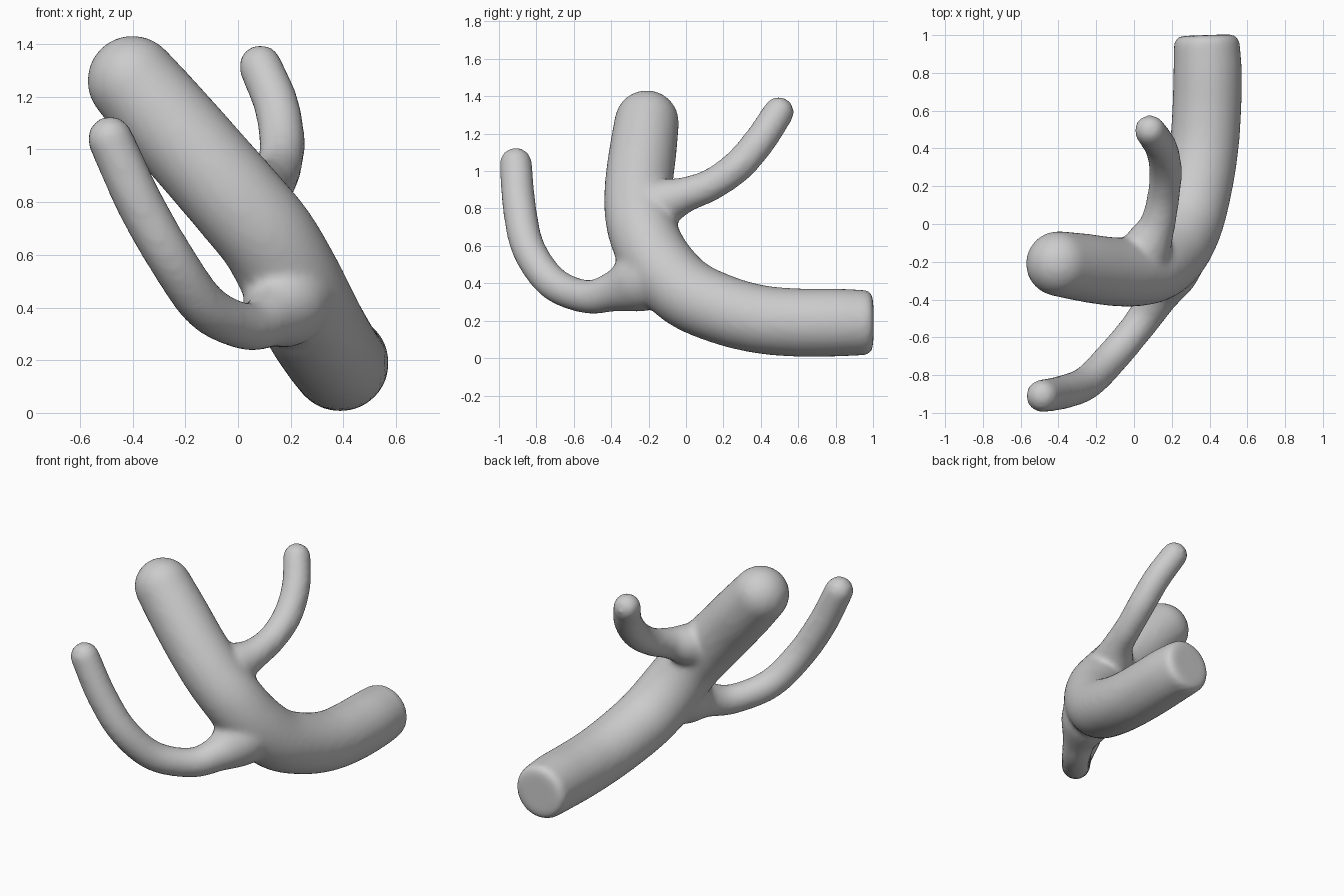
import bpy, bmesh, math
from mathutils import Vector

if "Cube" in bpy.data.objects:
    bpy.data.objects.remove(bpy.data.objects["Cube"])

SIDES = 32


def spline(pts, n=8):
    """Catmull-Rom samples through (x, y, z, radius) points."""
    p = [Vector(q) for q in pts]
    p = [2 * p[0] - p[1]] + p + [2 * p[-1] - p[-2]]
    out = []
    for i in range(1, len(p) - 2):
        a, b, c, d = p[i - 1:i + 3]
        for k in range(n):
            t = k / n
            out.append(0.5 * (2 * b + (c - a) * t + (2 * a - 5 * b + 4 * c - d) * t * t
                              + (3 * b - a - 3 * c + d) * t ** 3))
    out.append(p[-2])
    return out


def limb(bm, pts, start_bevel=0.0):
    """Sweep a round tube with a domed tip and an optionally softened flat start."""
    s = spline(pts)
    path = [(v.xyz, v.w) for v in s]
    tip, r = path[-1]
    d = (tip - path[-2][0]).normalized()
    for k in range(1, 8):
        a = math.pi / 2 * k / 8
        path.append((tip + d * r * math.sin(a), r * math.cos(a)))
    end = tip + d * r
    if start_bevel:
        c, r = path[0]
        d = (c - path[1][0]).normalized()
        for k in range(1, 5):
            a = math.pi / 2 * k / 4
            path.insert(0, (c + d * start_bevel * math.sin(a),
                            r - start_bevel * (1 - math.cos(a))))
    rings, prev, u = [], None, Vector((1, 0, 0))
    for i, (c, r) in enumerate(path):
        t = (path[min(i + 1, len(path) - 1)][0] - path[max(i - 1, 0)][0]).normalized()
        if prev:
            u = prev.rotation_difference(t) @ u
        u = (u - t * u.dot(t)).normalized()
        w, prev = t.cross(u), t
        rings.append([bm.verts.new(c + r * (u * math.cos(a) + w * math.sin(a)))
                      for a in (2 * math.pi * j / SIDES for j in range(SIDES))])
    for a, b in zip(rings, rings[1:]):
        for j in range(SIDES):
            k = (j + 1) % SIDES
            bm.faces.new((a[j], a[k], b[k], b[j]))
    bm.faces.new(rings[0][::-1])
    e = bm.verts.new(end)
    for j in range(SIDES):
        bm.faces.new((rings[-1][j], rings[-1][(j + 1) % SIDES], e))


bm = bmesh.new()
# thick main stem: lies along y, then bends upward and to the left
limb(bm, [(0.385, 0.955, 0.19, 0.175), (0.39, 0.8, 0.19, 0.182), (0.385, 0.6, 0.19, 0.183),
          (0.37, 0.4, 0.207, 0.183), (0.335, 0.2, 0.258, 0.186), (0.28, 0.0, 0.35, 0.19),
          (0.205, -0.145, 0.50, 0.19), (0.115, -0.225, 0.66, 0.186), (0.0, -0.253, 0.80, 0.184),
          (-0.13, -0.25, 0.95, 0.182), (-0.27, -0.23, 1.11, 0.18), (-0.40, -0.21, 1.26, 0.173)],
     start_bevel=0.045)
# lower front branch
limb(bm, [(0.22, -0.13, 0.47, 0.18), (0.17, -0.27, 0.40, 0.16), (0.12, -0.39, 0.355, 0.108),
          (0.03, -0.53, 0.328, 0.09), (-0.12, -0.71, 0.40, 0.09), (-0.25, -0.84, 0.58, 0.09),
          (-0.375, -0.89, 0.80, 0.09), (-0.485, -0.91, 1.04, 0.087)])
# upper back branch
limb(bm, [(0.03, -0.22, 0.80, 0.15), (0.08, -0.10, 0.84, 0.125), (0.125, 0.0, 0.875, 0.095),
          (0.155, 0.14, 0.93, 0.086), (0.167, 0.28, 1.03, 0.087), (0.145, 0.40, 1.17, 0.086),
          (0.085, 0.495, 1.315, 0.083)])
bmesh.ops.recalc_face_normals(bm, faces=bm.faces)
for f in bm.faces:
    f.smooth = True
mesh = bpy.data.meshes.new("branching_stem")
bm.to_mesh(mesh)
bm.free()
stem = bpy.data.objects.new("branching_stem", mesh)
bpy.context.collection.objects.link(stem)

# fuse the limbs into one skin and soften the joints
fuse = stem.modifiers.new("fuse", 'REMESH')
fuse.mode = 'VOXEL'
fuse.voxel_size = 0.018
fuse.use_smooth_shade = True
soften = stem.modifiers.new("soften", 'SMOOTH')
soften.factor = 0.5
soften.iterations = 10
